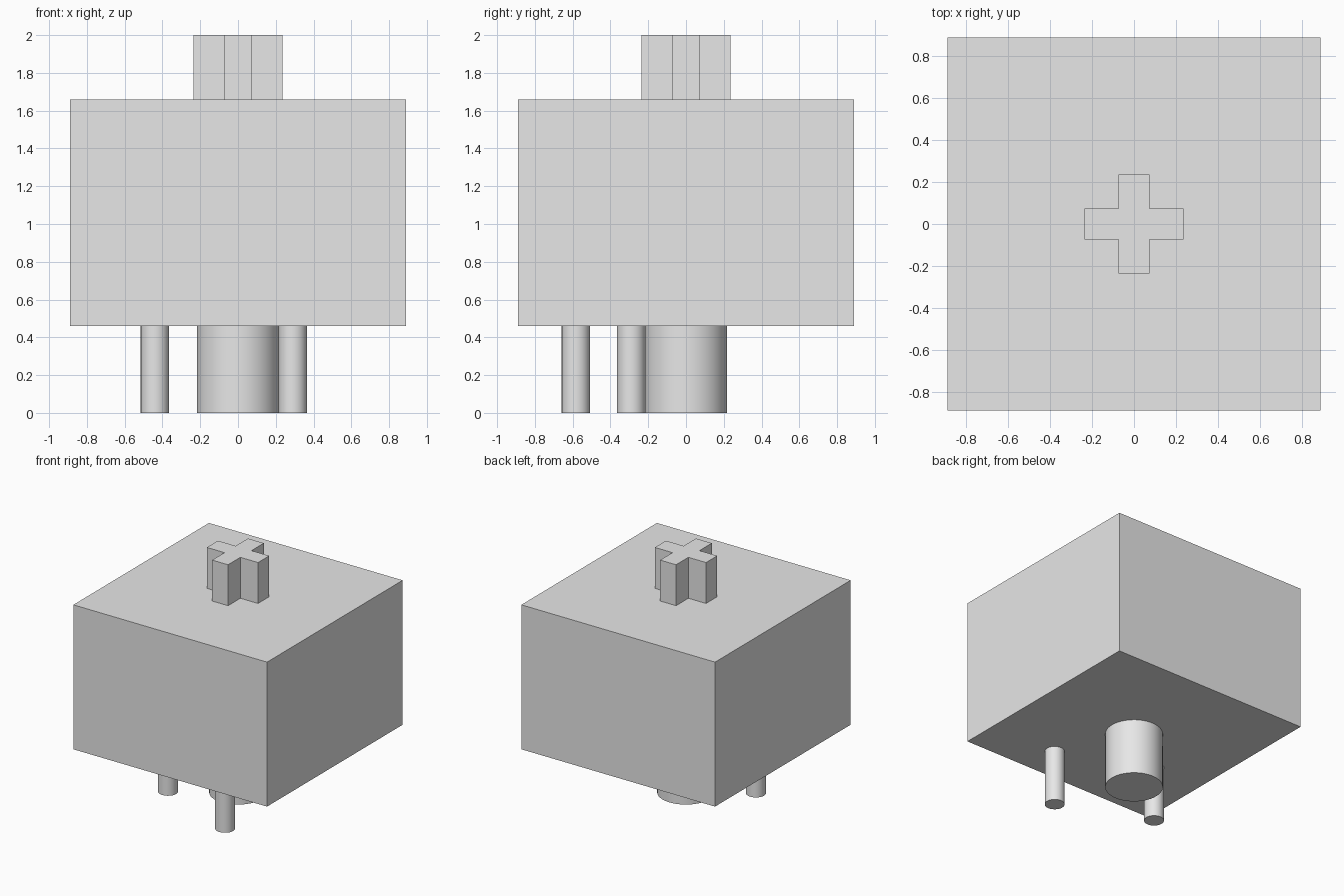
import bpy
import bmesh
import math

default = bpy.data.objects.get("Cube")
if default:
    bpy.data.objects.remove(default, do_unlink=True)

# Single light grey finish
grey = bpy.data.materials.new("light_grey")
grey.use_nodes = True
colour = (0.8, 0.8, 0.8, 1)
grey.diffuse_color = colour
grey.node_tree.nodes["Principled BSDF"].inputs["Base Color"].default_value = colour

BASE, TOP, PEAK = 0.46, 1.66, 2.0


def prism(name, outline, z0, z1, smooth=False):
    """Extrude a flat outline from z0 to z1."""
    bm = bmesh.new()
    face = bm.faces.new([bm.verts.new((x, y, z0)) for x, y in outline])
    new = bmesh.ops.extrude_face_region(bm, geom=[face], use_keep_orig=True)["geom"]
    verts = [v for v in new if isinstance(v, bmesh.types.BMVert)]
    bmesh.ops.translate(bm, verts=verts, vec=(0, 0, z1 - z0))
    bmesh.ops.recalc_face_normals(bm, faces=bm.faces)
    mesh = bpy.data.meshes.new(name)
    bm.to_mesh(mesh)
    bm.free()
    mesh.materials.append(grey)
    obj = bpy.data.objects.new(name, mesh)
    bpy.context.collection.objects.link(obj)
    if smooth:
        bpy.ops.object.select_all(action="DESELECT")
        obj.select_set(True)
        bpy.context.view_layer.objects.active = obj
        bpy.ops.object.shade_smooth_by_angle(angle=math.radians(30))
    return obj


def circle(x, y, radius, sides=48):
    steps = [math.tau * i / sides for i in range(sides)]
    return [(x + radius * math.cos(a), y + radius * math.sin(a)) for a in steps]


# Housing block
h = 0.89
prism("housing", [(-h, -h), (h, -h), (h, h), (-h, h)], BASE, TOP)

# Cross-shaped stem: one arm's corners turned through four quarters
reach, half = 0.235, 0.073
cross = []
x_arm = [(reach, -half), (reach, half), (half, half)]
for _ in range(4):
    cross += x_arm
    x_arm = [(-y, x) for x, y in x_arm]
prism("cross_stem", cross, TOP, PEAK)

# Central post and two contact pins underneath
prism("centre_post", circle(0, 0, 0.217), 0, BASE, smooth=True)
prism("right_pin", circle(-0.44, -0.29, 0.075), 0, BASE, smooth=True)
prism("left_pin", circle(0.29, -0.583, 0.075), 0, BASE, smooth=True)
